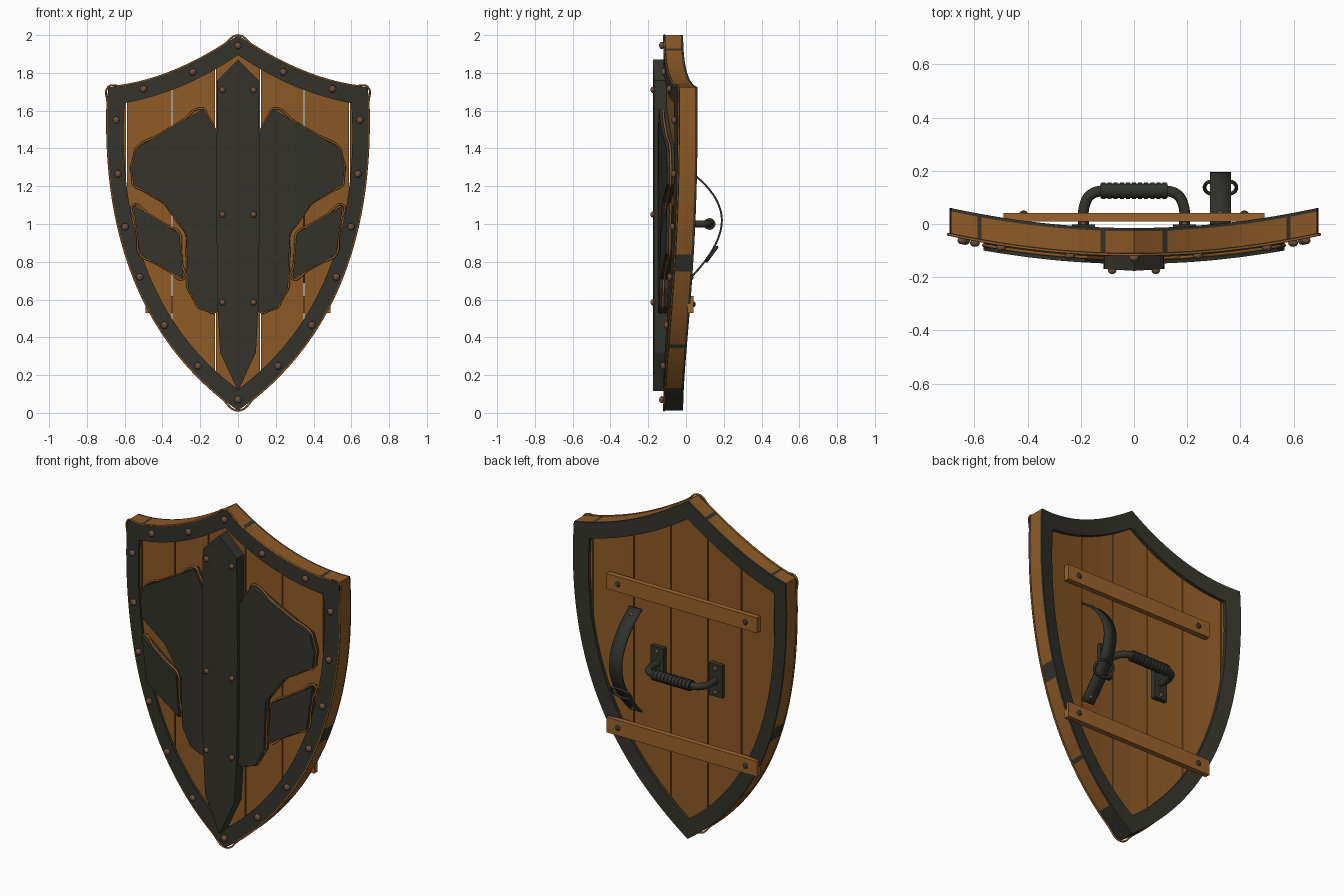
import bpy, bmesh, math
from mathutils import Vector, Matrix
from mathutils.geometry import interpolate_bezier

if "Cube" in bpy.data.objects:
    bpy.data.objects.remove(bpy.data.objects["Cube"])

K = 0.158  # sideways curvature of the shield: y += K * x^2


def material(name, rgb):
    m = bpy.data.materials.new(name)
    m.diffuse_color = (*rgb, 1)
    m.use_nodes = True
    m.node_tree.nodes["Principled BSDF"].inputs["Base Color"].default_value = m.diffuse_color
    return m


IRON = material("dark_iron", (0.034, 0.033, 0.025))
WOOD = material("oak_planks", (0.27, 0.102, 0.019))
BATTEN = material("light_oak", (0.32, 0.125, 0.024))
BRONZE = material("bronze_rivet", (0.14, 0.077, 0.048))
LEATHER = material("dark_leather", (0.030, 0.032, 0.026))


def finish(name, bm, *mats, smooth=False):
    bmesh.ops.recalc_face_normals(bm, faces=bm.faces)
    me = bpy.data.meshes.new(name)
    bm.to_mesh(me)
    bm.free()
    ob = bpy.data.objects.new(name, me)
    bpy.context.collection.objects.link(ob)
    for m in mats:
        me.materials.append(m)
    if smooth:
        select(ob)
        bpy.ops.object.shade_smooth_by_angle(angle=math.radians(40))
    return ob


def select(ob):
    bpy.ops.object.select_all(action='DESELECT')
    ob.select_set(True)
    bpy.context.view_layer.objects.active = ob


def panel(name, pts, yf, yb, mat, bend=K, lo=None, hi=None, ridge=0):
    """Flat outline in x/z, cut into strips, thickened in y and bent round z."""
    bm = bmesh.new()
    bm.faces.new([bm.verts.new((x, yf, z)) for x, z in pts])
    for i in range(-6, 7):
        bmesh.ops.bisect_plane(bm, geom=bm.verts[:] + bm.edges[:] + bm.faces[:],
                               plane_co=(i * 0.1, 0, 0), plane_no=(1, 0, 0))
    for lim, d in ((lo, -1), (hi, 1)):
        if lim is not None:
            bmesh.ops.bisect_plane(bm, geom=bm.verts[:] + bm.edges[:] + bm.faces[:],
                                   plane_co=(lim, 0, 0), plane_no=(d, 0, 0), clear_outer=True)
    ext = bmesh.ops.extrude_face_region(bm, geom=bm.faces[:], use_keep_orig=True)
    back = {g for g in ext['geom'] if isinstance(g, bmesh.types.BMVert)}
    for v in bm.verts:
        if v in back:
            v.co.y = yb
        elif abs(v.co.x) < 1e-4:
            v.co.y -= ridge
        v.co.y += bend * v.co.x ** 2
    return finish(name, bm, mat)


def tube(name, pts, r, mat, cyclic=False):
    cu = bpy.data.curves.new(name, 'CURVE')
    cu.dimensions = '3D'
    cu.bevel_depth, cu.bevel_resolution, cu.resolution_u = r, 3, 8
    cu.use_fill_caps = True
    sp = cu.splines.new('BEZIER')
    sp.bezier_points.add(len(pts) - 1)
    for bp, p in zip(sp.bezier_points, pts):
        bp.co = p
        bp.handle_left_type = bp.handle_right_type = 'AUTO'
    sp.use_cyclic_u = cyclic
    cu.materials.append(mat)
    ob = bpy.data.objects.new(name, cu)
    bpy.context.collection.objects.link(ob)
    select(ob)
    bpy.ops.object.convert(target='MESH')


def rivets(name, places, r, mat):
    bm = bmesh.new()
    for p in places:
        bmesh.ops.create_uvsphere(bm, u_segments=12, v_segments=8, radius=r,
                                  matrix=Matrix.Translation(p) @ Matrix.Diagonal((1, 0.75, 1, 1)))
    finish(name, bm, mat, smooth=True)


def box(name, c, size, mat):
    bm = bmesh.new()
    bmesh.ops.create_cube(bm, size=1, matrix=Matrix.Translation(c) @ Matrix.Diagonal((*size, 1)))
    return finish(name, bm, mat)


def heater(top, side):
    """Closed shield outline from a top and a side bezier for the right half."""
    half = []
    for ctrl, n in ((top, 41), (side, 81)):
        half += [tuple(p) for p in interpolate_bezier(*map(Vector, ctrl), n)][:-1]
    half.append(side[3])
    return half + [(-x, z) for x, z in half[-2:0:-1]]


outer = heater(((0, 2), (.24, 1.833), (.47, 1.742), (.688, 1.725)),
               ((.688, 1.725), (.72, 1.15), (.62, .45), (0, .012)))
inner = heater(((0, 1.895), (.21, 1.75), (.41, 1.675), (.60, 1.64)),
               ((.60, 1.64), (.63, 1.18), (.55, .53), (0, .125)))
middle = [((a + c) / 2, (b + d) / 2) for (a, b), (c, d) in zip(outer, inner)]

# Rim: dark frame whose outer edge shows wood between the plank seams
SEAMS = ((.115, .016), (.35, .004), (.58, .014))
FRONT, BACK = -.12, -.015
bm = bmesh.new()
rows = []
for (ox, oz), (ix, iz) in zip(outer, inner):
    sect = [(ox, FRONT, oz), (ox, FRONT + .012, oz), (ox, BACK - .012, oz), (ox, BACK, oz),
            (ix, BACK, iz), (ix, FRONT, iz)]
    rows.append([bm.verts.new((x, y + K * x * x, z)) for x, y, z in sect])
for i, a in enumerate(rows):
    b = rows[(i + 1) % len(rows)]
    for j in range(6):
        k = (j + 1) % 6
        f = bm.faces.new((a[j], b[j], b[k], a[k]))
        c = f.calc_center_median()
        seam = any(abs(abs(c.x) - s) < w for s, w in SEAMS)
        f.material_index = int(j == 1 and c.z > .13 and not seam)
finish("rim", bm, IRON, WOOD)

# Thin rounded trim round the front edge
tube("rim_trim", [(x, FRONT + .004 + K * x * x, z) for x, z in outer[::4]], .005, WOOD, True)

# Planks
edges = [-.7, -.59, -.35, -.12, .12, .35, .59, .7]
for n, (a, b) in enumerate(zip(edges, edges[1:])):
    panel(f"plank_{n + 1}", middle, -.105, -.035, WOOD, lo=a + .003, hi=b - .003)

# Centre spine with a very shallow ridge
spine = [(0, 1.87), (.11, 1.76), (.115, 1.2), (.11, .6), (.095, .32), (0, .115),
         (-.095, .32), (-.11, .6), (-.115, 1.2), (-.11, 1.76)]
panel("spine", spine, -.17, -.1, IRON, bend=0, ridge=.006)

# Side plates with thin rounded trims
wing = [(.10, 1.47), (.12, 1.50), (.185, 1.61), (.54, 1.40), (.565, 1.30), (.555, 1.21), (.39, 1.11),
        (.275, .95), (.265, .66), (.21, .56), (.13, .53), (.10, .55)]
small = [(.555, 1.10), (.31, .95), (.29, .71), (.52, .84)]
for s, side in ((1, "right"), (-1, "left")):
    for nm, shape in (("wing_plate", wing), ("small_plate", small)):
        pts = [Vector((s * x, z)) for x, z in shape]
        panel(f"{nm}_{side}", [tuple(p) for p in pts], -.15, -.1, IRON)
        fine = [p.lerp(q, f / 3) for p, q in zip(pts, pts[1:] + pts[:1]) for f in range(3)]
        tube(f"{nm}_trim_{side}", [(x, -.13 + K * x * x, z) for x, z in fine], .006, WOOD, True)

# Front rivets
rim_spots = [(.24, 1.805), (.50, 1.715), (.645, 1.55), (.635, 1.265), (.598, .985),
             (.52, .72), (.39, .465), (.212, .248)]
spots = [(0, 1.945), (0, .07)] + [(s * x, z) for x, z in rim_spots for s in (-1, 1)]
rivets("rim_rivets", [(x, FRONT - .008 + K * x * x, z) for x, z in spots], .019, BRONZE)
rivets("spine_rivets", [(s * .082, -.176, z) for z in (1.71, 1.05, .585) for s in (-1, 1)],
       .016, BRONZE)

# Back battens
for nm, z in (("upper", 1.42), ("lower", .575)):
    box(f"{nm}_batten", (0, .025, z), (.98, .032, .09), BATTEN)
    rivets(f"{nm}_batten_rivets", [(s * .415, .039, z) for s in (-1, 1)], .016, IRON)

# Handle: end plates, bent bar and ribbed grip
for s, side in ((1, "right"), (-1, "left")):
    box(f"handle_plate_{side}", (s * .19, -.022, 1), (.085, .04, .19), IRON)
    rivets(f"handle_rivets_{side}", [(s * .19, 0, 1 + d) for d in (-.07, .07)], .012, BRONZE)
tube("handle_bar", [(-.19, -.01, 1), (-.187, .065, 1), (-.165, .108, 1), (-.12, .125, 1), (0, .125, 1),
                    (.12, .125, 1), (.165, .108, 1), (.187, .065, 1), (.19, -.01, 1)], .02, IRON)
bm = bmesh.new()
turn = Matrix.Rotation(math.pi / 2, 4, 'Y')
rings = [(0, .027, .25)] + [(-.115 + i * .023, .031, .015) for i in range(11)]
for x, r, d in rings:
    bmesh.ops.create_cone(bm, cap_ends=True, segments=20, radius1=r, radius2=r, depth=d,
                          matrix=Matrix.Translation((x, .125, 1)) @ turn)
finish("handle_grip", bm, LEATHER, smooth=True)

# Arm strap bowed out from the back
X0, X1 = .285, .365
path = interpolate_bezier(Vector((.0, .69)), Vector((.09, .78)), Vector((.19, .90)), Vector((.19, 1.02)), 12)
path += interpolate_bezier(Vector((.19, 1.02)), Vector((.19, 1.12)), Vector((.11, 1.22)), Vector((.0, 1.29)), 12)[1:]
bm = bmesh.new()
pairs = [[bm.verts.new((x, p[0], p[1])) for x in (X0, X1)] for p in path]
for a, b in zip(pairs, pairs[1:]):
    bm.faces.new((a[0], a[1], b[1], b[0]))
strap = finish("arm_strap", bm, LEATHER, smooth=True)
strap.modifiers.new("thickness", 'SOLIDIFY').thickness = .01
strap.modifiers["thickness"].offset = 0
rivets("strap_rivets", [(.325, .03, .715), (.325, .04, 1.265)], .012, BRONZE)

# Strap buckle
c, t = Vector((.325, .137, .84)), Vector((0, .022, .03))
ring = [c + Vector((u, 0, 0)) + t * v for u, v in
        ((-.04, -1), (.04, -1), (.055, -.6), (.055, .6), (.04, 1), (-.04, 1), (-.055, .6), (-.055, -.6))]
tube("strap_buckle", ring, .007, IRON, True)
